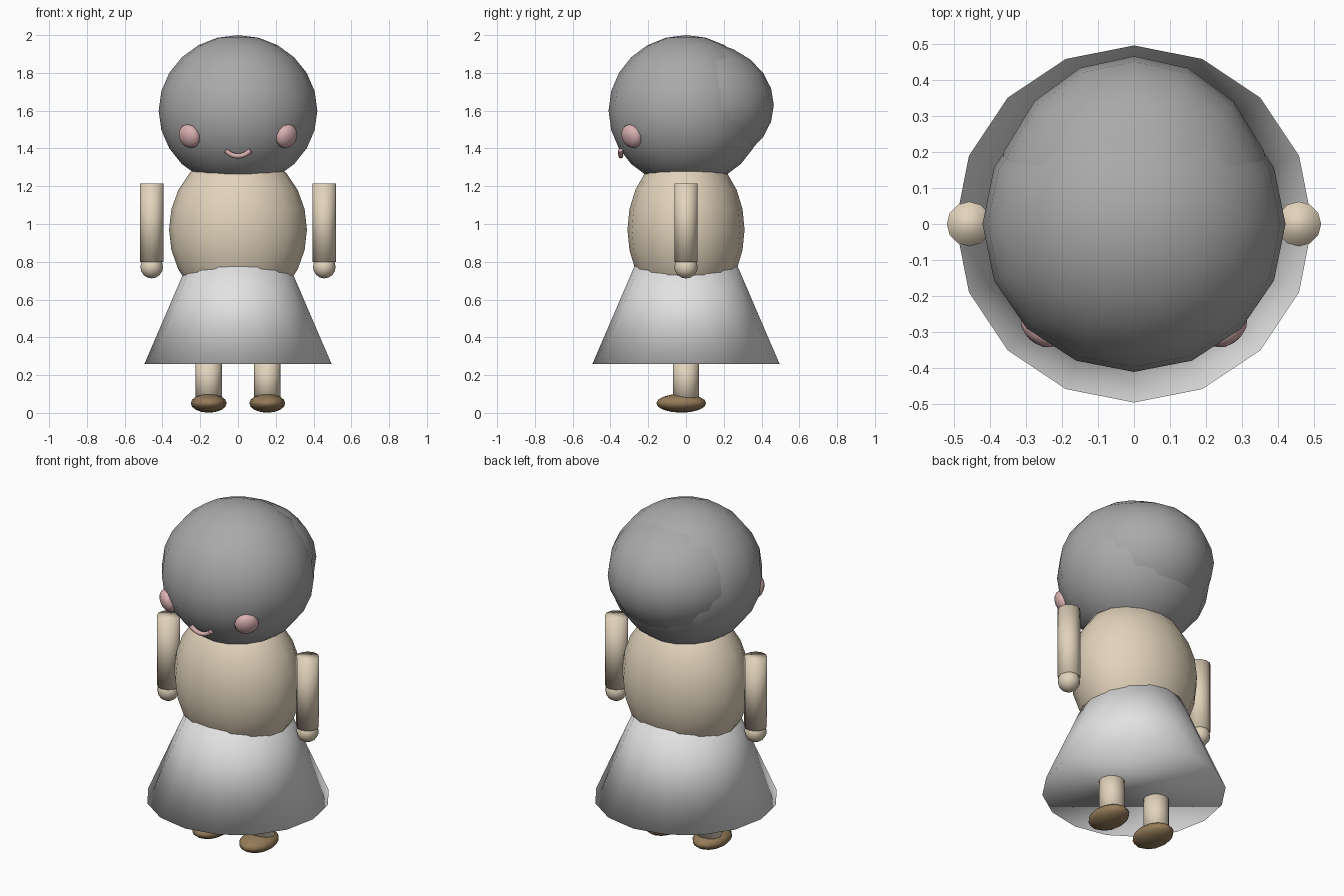
import bpy, math
from mathutils import Vector

if "Cube" in bpy.data.objects:
    bpy.data.objects.remove(bpy.data.objects["Cube"])


def material(name, rgb):
    m = bpy.data.materials.new(name)
    m.diffuse_color = (*rgb, 1)
    m.use_nodes = True
    m.node_tree.nodes["Principled BSDF"].inputs["Base Color"].default_value = m.diffuse_color
    return m


HAIR = material("hair grey", (0.40, 0.40, 0.40))
SKIN = material("skin tan", (0.76, 0.65, 0.50))
CLOTH = material("skirt white", (0.76, 0.76, 0.76))
PINK = material("cheek pink", (0.70, 0.44, 0.44))
BROWN = material("shoe brown", (0.30, 0.20, 0.10))


def finish(name, mat):
    ob = bpy.context.object
    ob.name = name
    ob.data.materials.append(mat)
    bpy.ops.object.shade_smooth()
    return ob


def ball(name, mat, loc, size, seg=16, rings=12, rot=(0, 0, 0)):
    bpy.ops.mesh.primitive_uv_sphere_add(segments=seg, ring_count=rings, radius=1,
                                         location=loc, rotation=rot)
    bpy.context.object.scale = size
    return finish(name, mat)


def tube(name, mat, x, y, z0, z1, r0, r1, seg=12):
    bpy.ops.mesh.primitive_cone_add(vertices=seg, radius1=r0, radius2=r1, depth=z1 - z0,
                                    location=(x, y, (z0 + z1) / 2))
    return finish(name, mat)


# Torso and skirt
ball("torso", SKIN, (0, 0, 0.97), (0.365, 0.31, 0.42))
tube("skirt", CLOTH, 0, 0, 0.26, 0.83, 0.495, 0.25, 16)

# Head with a fuller mass of hair at the back
head = Vector((0, 0, 1.6))
ball("head", HAIR, head, (0.42, 0.41, 0.40))
ball("back_hair", HAIR, (0, 0.04, 1.63), (0.39, 0.425, 0.34))

# Paired limbs and cheeks
for side, s in (("left", -1), ("right", 1)):
    tube(side + "_arm", SKIN, s * 0.457, 0, 0.80, 1.215, 0.062, 0.062)
    ball(side + "_hand", SKIN, (s * 0.457, 0, 0.772), (0.06, 0.062, 0.06), 12, 8)
    tube(side + "_leg", SKIN, s * 0.155, 0, 0.05, 0.30, 0.07, 0.07)
    ball(side + "_shoe", BROWN, (s * 0.155, -0.025, 0.051), (0.095, 0.132, 0.05), 12, 8)
    # Cheeks are flattened balls facing outwards from the head
    spot = Vector((s * 0.257, -0.287, 1.465))
    turn = (spot - head).to_track_quat('Z', 'Y').to_euler()
    ball(side + "_cheek", PINK, spot, (0.066, 0.066, 0.043), 12, 8, turn)

# Smile: a thin arc of tube
curve = bpy.data.curves.new("smile", 'CURVE')
curve.dimensions = '3D'
curve.bevel_depth = 0.013
curve.bevel_resolution = 2
curve.use_fill_caps = True
line = curve.splines.new('POLY')
N = 12
line.points.add(N)
for i, p in enumerate(line.points):
    a = math.radians(-50 + 100 * i / N)
    p.co = (0.085 * math.sin(a), -0.345 - 0.008 * (1 - math.cos(a)),
            1.445 - 0.085 * math.cos(a), 1)
smile = bpy.data.objects.new("smile", curve)
curve.materials.append(PINK)
bpy.context.collection.objects.link(smile)
